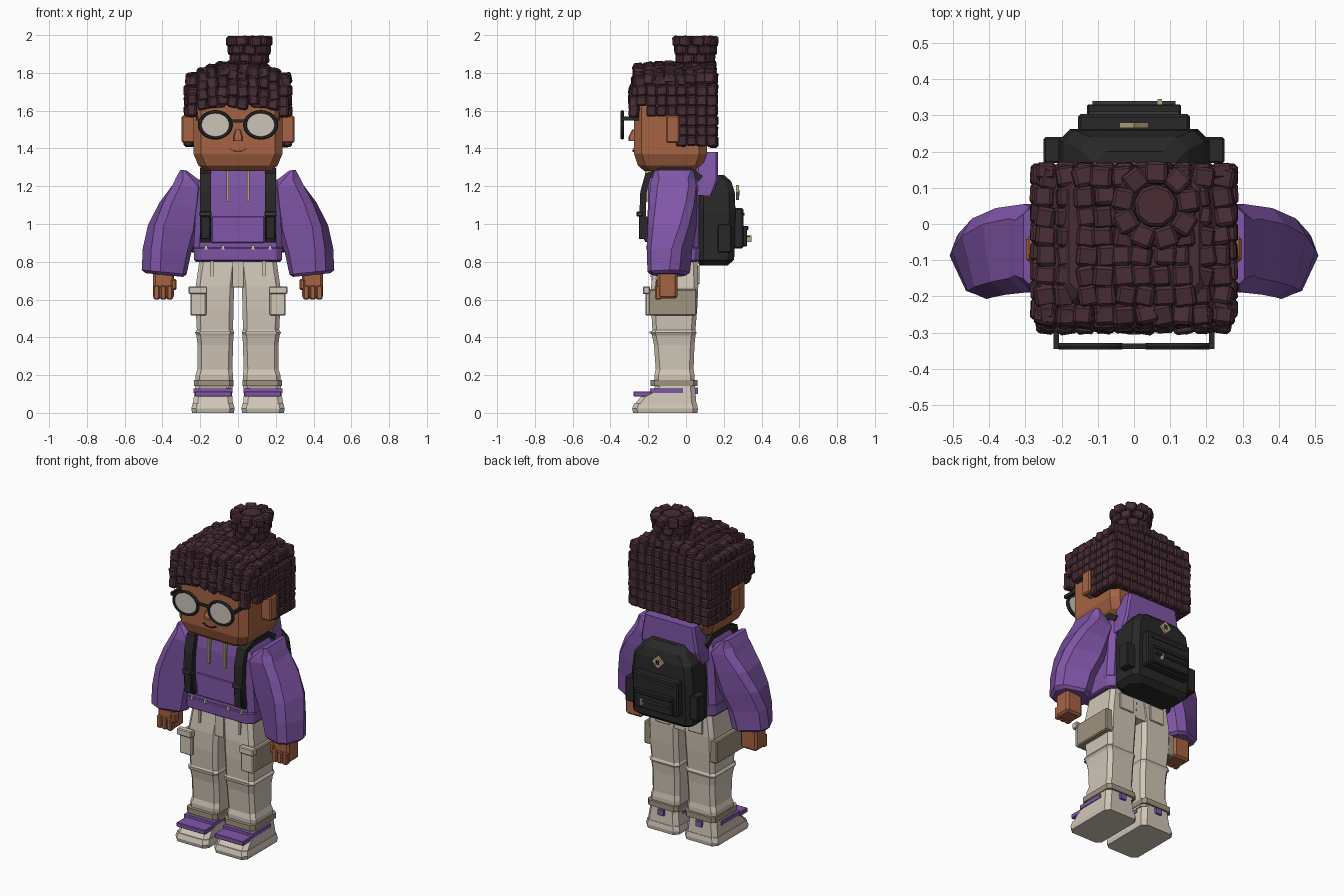
import bpy, bmesh, math, random
from mathutils import Matrix, Vector, Euler

random.seed(4)
if "Cube" in bpy.data.objects:
    bpy.data.objects.remove(bpy.data.objects["Cube"])


def material(name, r, g, b):
    col = [((c / 255 + 0.055) / 1.055) ** 2.4 for c in (r, g, b)] + [1]
    m = bpy.data.materials.new(name)
    m.use_nodes = True
    m.diffuse_color = col
    bsdf = m.node_tree.nodes["Principled BSDF"]
    bsdf.inputs["Base Color"].default_value = col
    bsdf.inputs["Roughness"].default_value = 0.8
    return m


SKIN = material("brown skin", 166, 99, 68)
HAIR = material("dark plum hair", 72, 45, 53)
PURPLE = material("purple cloth", 128, 86, 168)
CREAM = material("cream cloth", 208, 198, 183)
TAN = material("tan trim", 160, 147, 126)
BLACK = material("black fabric", 40, 40, 41)
GREY = material("dark grey webbing", 56, 56, 56)
LENS = material("pale lens", 204, 196, 184)
GOLD = material("dull gold", 182, 167, 124)
LIP = material("dark lip", 84, 44, 34)


def finish(name, bm, mat, mirror=False, bevel=0.0):
    bmesh.ops.recalc_face_normals(bm, faces=bm.faces)
    mesh = bpy.data.meshes.new(name)
    bm.to_mesh(mesh)
    bm.free()
    mesh.materials.append(mat)
    obj = bpy.data.objects.new(name, mesh)
    bpy.context.scene.collection.objects.link(obj)
    if mirror:
        obj.modifiers.new("Mirror", 'MIRROR').use_mirror_merge = False
    if bevel:
        mod = obj.modifiers.new("Bevel", 'BEVEL')
        mod.width, mod.segments = bevel, 1
    return obj


def block(bm, centre, size, rot=(0, 0, 0)):
    m = Matrix.Translation(centre) @ Euler(rot).to_matrix().to_4x4() @ Matrix.Diagonal((*size, 1))
    bmesh.ops.create_cube(bm, size=1, matrix=m)


def box(name, x, y, z, mat, mirror=False, bevel=0.0, rot=(0, 0, 0)):
    """Block given by its x, y and z ranges."""
    bm = bmesh.new()
    block(bm, [sum(r) / 2 for r in (x, y, z)], [r[1] - r[0] for r in (x, y, z)], rot)
    return finish(name, bm, mat, mirror, bevel)


def loft(name, rings, corner, mat, mirror=False, tilt=0.0, bevel=0.0):
    """Stack of chamfered rectangles, each ring (z, x0, x1, y0, y1, optional yaw in degrees)."""
    bm = bmesh.new()
    loops = []
    for z, x0, x1, y0, y1, *yaw in rings:
        c = min(corner, (x1 - x0) * 0.4, (y1 - y0) * 0.4)
        pts = [(x0 + c, y0), (x1 - c, y0), (x1, y0 + c), (x1, y1 - c),
               (x1 - c, y1), (x0 + c, y1), (x0, y1 - c), (x0, y0 + c)]
        mid = Vector(((x0 + x1) / 2, (y0 + y1) / 2, 0))
        turn = Matrix.Rotation(math.radians(sum(yaw)), 3, 'Z')
        spun = [turn @ (Vector((px, py, 0)) - mid) for px, py in pts]
        loops.append([bm.verts.new(p + mid + Vector((0, 0, z + tilt * p.x))) for p in spun])
    for a, b in zip(loops, loops[1:]):
        for i in range(8):
            j = (i + 1) % 8
            bm.faces.new((a[i], a[j], b[j], b[i]))
    bm.faces.new(loops[0])
    bm.faces.new(loops[-1])
    return finish(name, bm, mat, mirror, bevel)


def ribbon(name, x0, x1, path, thick, mat):
    """Mirrored strap that follows a side-on (y, z) path."""
    bm = bmesh.new()
    rows = [[bm.verts.new((x, y, z)) for x in (x0, x1)] for y, z in path]
    for a, b in zip(rows, rows[1:]):
        bm.faces.new((a[0], a[1], b[1], b[0]))
    obj = finish(name, bm, mat, True)
    mod = obj.modifiers.new("Solidify", 'SOLIDIFY')
    mod.thickness, mod.offset = thick, 0


# Head and face
loft("head", [(1.28, -.175, .175, -.22, .06), (1.31, -.21, .21, -.255, .09), (1.37, -.235, .235, -.275, .11),
              (1.62, -.235, .235, -.275, .11), (1.72, -.2, .2, -.24, .1)], 0.04, SKIN)
box("ears", (.22, .298), (-.105, -.035), (1.43, 1.575), SKIN, True, .008)
loft("nose", [(1.44, -.024, .024, -.305, -.26), (1.46, -.024, .024, -.305, -.26),
              (1.5, -.014, .014, -.285, -.26)], .006, SKIN)
for i in range(-3, 4):
    box("mouth", (i * .013 - .0075, i * .013 + .0075), (-.282, -.27),
        (1.381 + i * i * .0014, 1.387 + i * i * .0014), LIP)
box("eyebrows", (.07, .17), (-.295, -.27), (1.615, 1.635), HAIR, True, .004, (0, .08, 0))

# Glasses: oval frames, lenses, bridge and arms
for s in (1, -1):
    bpy.ops.mesh.primitive_torus_add(major_radius=.082, minor_radius=.011, major_segments=28, minor_segments=6,
                                     location=(s * .12, -.338, 1.525), rotation=(math.pi / 2, 0, 0))
    frame = bpy.context.object
    frame.name, frame.scale = "glasses_frame", (1, .84, 1)
    frame.data.materials.append(BLACK)
    bpy.ops.mesh.primitive_cylinder_add(vertices=28, radius=.08, depth=.008,
                                        location=(s * .12, -.338, 1.525), rotation=(math.pi / 2, 0, 0))
    lens = bpy.context.object
    lens.name, lens.scale = "glasses_lens", (1, .84, 1)
    lens.data.materials.append(LENS)
box("glasses_bridge", (-.042, .042), (-.345, -.33), (1.537, 1.552), BLACK)
box("glasses_arms", (.208, .222), (-.345, -.2), (1.548, 1.568), BLACK, True)

# Hair: solid cap covered with chunky curls
loft("hair_cap", [(1.63, -.262, .262, -.26, .145), (1.75, -.262, .262, -.27, .145),
                  (1.83, -.18, .18, -.19, .13)], .03, HAIR)
box("hair_nape", (-.255, .255), (-.02, .145), (1.42, 1.65), HAIR)
bm = bmesh.new()


def curl(centre, size, wobble):
    rot = [random.uniform(-wobble, wobble) for _ in range(3)]
    block(bm, Vector(centre), [s * random.uniform(.95, 1.12) for s in size], rot)


def roof(x, y):
    return 1.85 - 1.1 * x * x - .55 * min(0, y + .08) ** 2


for i in range(10):
    x = -.243 + i * .054
    # Fringe rows
    for k in range(4):
        z = 1.65 + k * .048 - .35 * max(0, abs(x) - .12) + random.uniform(-.012, .012)
        curl((x, -.275 + .012 * max(0, k - 1), z), (.052, .05, .06), .2)
    # Rows over the top
    for j in range(8):
        y = -.25 + j * .054
        curl((x + random.uniform(-.008, .008), y, roof(x, y) - .015), (.055, .055, .055), .22)
    # Back grid
    for k in range(7):
        curl((x, .145, 1.435 + k * .056), (.053, .045, .057), .05)
for s in (1, -1):
    for j in range(8):
        y = -.235 + j * .053
        low = 1.64 if y < -.2 else 1.59 if y < -.03 else 1.44
        for k in range(7):
            z = 1.44 + k * .053
            if z >= low - .01:
                curl((s * (.262 - .02 * (k == 6)), y, z), (.045, .054, .055), .07)
finish("hair_curls", bm, HAIR, bevel=.008)

# Bun on top
bm = bmesh.new()
bmesh.ops.create_cone(bm, cap_ends=True, segments=9, radius1=.07, radius2=.06, depth=.18,
                      matrix=Matrix.Translation((.06, .05, 1.9)))
for k in range(4):
    for i in range(9):
        a = math.tau * (i + k * .4) / 9
        r = .064 + .009 * k
        block(bm, (.06 + r * math.cos(a), .05 + r * math.sin(a), 1.83 + k * .046),
              (.06, .062, .052), (random.uniform(-.15, .15), random.uniform(-.1, .1), a))
finish("hair_bun", bm, HAIR, bevel=.008)

# Hoodie
loft("hoodie_body", [(.8, -.225, .225, -.185, .06), (.88, -.235, .235, -.2, .07), (1.05, -.225, .225, -.203, .07),
                     (1.2, -.22, .22, -.2, .07), (1.285, -.18, .18, -.185, .06)], .03, PURPLE)
loft("hoodie_hem", [(.805, -.232, .232, -.203, .07), (.875, -.235, .235, -.207, .075)], .03, PURPLE, bevel=.005)
box("hoodie_pocket", (-.14, .14), (-.208, -.18), (.9, 1.04), PURPLE, bevel=.004)
loft("hood", [(1.15, -.2, .2, .03, .14), (1.23, -.195, .195, .05, .17), (1.38, -.17, .17, .06, .17)], .012, PURPLE)
loft("sleeves", [(.73, .3, .482, -.172, -.012, -25), (.745, .285, .497, -.185, .002, -25),
                 (.86, .262, .49, -.187, .012, -22), (.98, .222, .463, -.187, .038, -14),
                 (1.1, .195, .408, -.188, .053, -7), (1.2, .17, .345, -.19, .055),
                 (1.235, .2, .33, -.182, .05), (1.285, .272, .305, -.165, .04)], .04, PURPLE, True, .1)
box("drawstrings", (.048, .062), (-.216, -.18), (1.12, 1.28), GOLD, True)
for x in (.08, .17):
    box("hem_studs", (x - .008, x + .008), (-.213, -.19), (.864, .886), CREAM, True)

# Hands: palm, fingers and thumb
box("palms", (.338, .45), (-.15, -.045), (.605, .75), SKIN, True, .012)
for i in range(3):
    box("fingers", (.345 + i * .035, .377 + i * .035), (-.163, -.13), (.6, .675), SKIN, True, .006)
box("thumbs", (.325, .355), (-.16, -.11), (.65, .71), SKIN, True, .008)

# Trousers
loft("trouser_seat", [(.665, -.215, .215, -.175, .06), (.83, -.205, .205, -.165, .055)], .025, CREAM)
loft("trouser_legs", [(.13, .028, .225, -.165, .045), (.2, .026, .225, -.168, .045), (.23, .03, .215, -.16, .04),
                      (.36, .026, .214, -.17, .045), (.41, .024, .22, -.18, .05), (.425, .02, .228, -.187, .056),
                      (.44, .026, .218, -.178, .05), (.56, .024, .224, -.185, .06), (.67, .02, .224, -.185, .065),
                      (.8, .005, .205, -.17, .06)], .022, CREAM, True)
box("trouser_fly", (-.03, .03), (-.183, -.16), (.67, .8), CREAM)
box("back_pockets", (.06, .16), (.05, .072), (.68, .78), CREAM, True, .004)
box("belt_loops", (.13, .145), (-.187, -.16), (.72, .81), CREAM, True)
box("knee_seams", (.04, .205), (-.192, -.17), (.42, .432), CREAM, True)
box("cargo_pockets", (.18, .25), (-.2, .055), (.515, .655), TAN, True, .006)
box("cargo_pocket_fronts", (.168, .252), (-.215, -.19), (.515, .65), CREAM, True, .006)
box("cargo_pocket_flaps", (.163, .262), (-.228, -.19), (.63, .67), CREAM, True, .005)
loft("ankle_bands", [(.142, .024, .232, -.187, .06), (.175, .024, .232, -.187, .06)], .02, TAN, True)

# Shoes
loft("shoe_soles", [(0, .022, .243, -.28, .06), (.022, .018, .247, -.285, .063), (.05, .024, .241, -.275, .058)],
     .025, CREAM, True)
loft("shoe_uppers", [(.05, .027, .238, -.268, .055), (.085, .03, .234, -.24, .052), (.115, .034, .23, -.18, .05),
                     (.145, .036, .226, -.16, .048)], .025, CREAM, True)
box("shoe_toe_straps", (.033, .228), (-.278, -.18), (.087, .114), PURPLE, True, .003)
box("shoe_side_stripes", (.03, .236), (-.19, -.015), (.106, .13), PURPLE, True)
box("shoe_heel_tabs", (.11, .15), (.04, .064), (.1, .135), PURPLE, True)

# Backpack with pockets, zips and badge
loft("backpack", [(.78, -.175, .175, .07, .22), (.81, -.207, .207, .06, .255), (1.06, -.209, .209, .06, .262),
                  (1.17, -.195, .195, .06, .258), (1.225, -.15, .15, .06, .24), (1.26, -.11, .11, .07, .2)],
     .032, BLACK)
box("backpack_side_pockets", (.19, .25), (.168, .24), (.85, 1.0), BLACK, True, .005)
box("backpack_upper_pocket", (-.155, .155), (.24, .304), (.87, 1.085), BLACK, bevel=.008)
box("backpack_lower_pocket", (-.13, .13), (.29, .324), (.88, .99), BLACK, bevel=.006)
box("pocket_flap", (-.13, .13), (.29, .331), (.967, .99), BLACK, bevel=.004)
box("upper_zip", (-.125, .125), (.295, .311), (1.045, 1.058), GREY)
box("lower_zip", (-.115, .115), (.315, .34), (.93, .938), GREY)
box("zip_pull_lower", (.065, .077), (.32, .346), (.905, .94), GOLD)
box("badge", (-.028, .028), (.266, .28), (1.138, 1.194), GOLD, rot=(0, math.pi / 4, 0))
box("badge_slots", (.004, .01), (.266, .283), (1.152, 1.18), BLACK, True)

# Shoulder straps and buckles
ribbon("shoulder_straps", .143, .201, [(.08, 1.24), (.02, 1.28), (-.13, 1.28), (-.203, 1.255), (-.225, 1.17),
                                       (-.23, 1.05), (-.222, .96), (-.2, .91)], .034, BLACK)
box("strap_buckles", (.14, .204), (-.262, -.228), (1.04, 1.065), GREY, True, .004)
box("strap_tails", (.148, .196), (-.25, -.2), (.92, 1.04), BLACK, True, .004)
